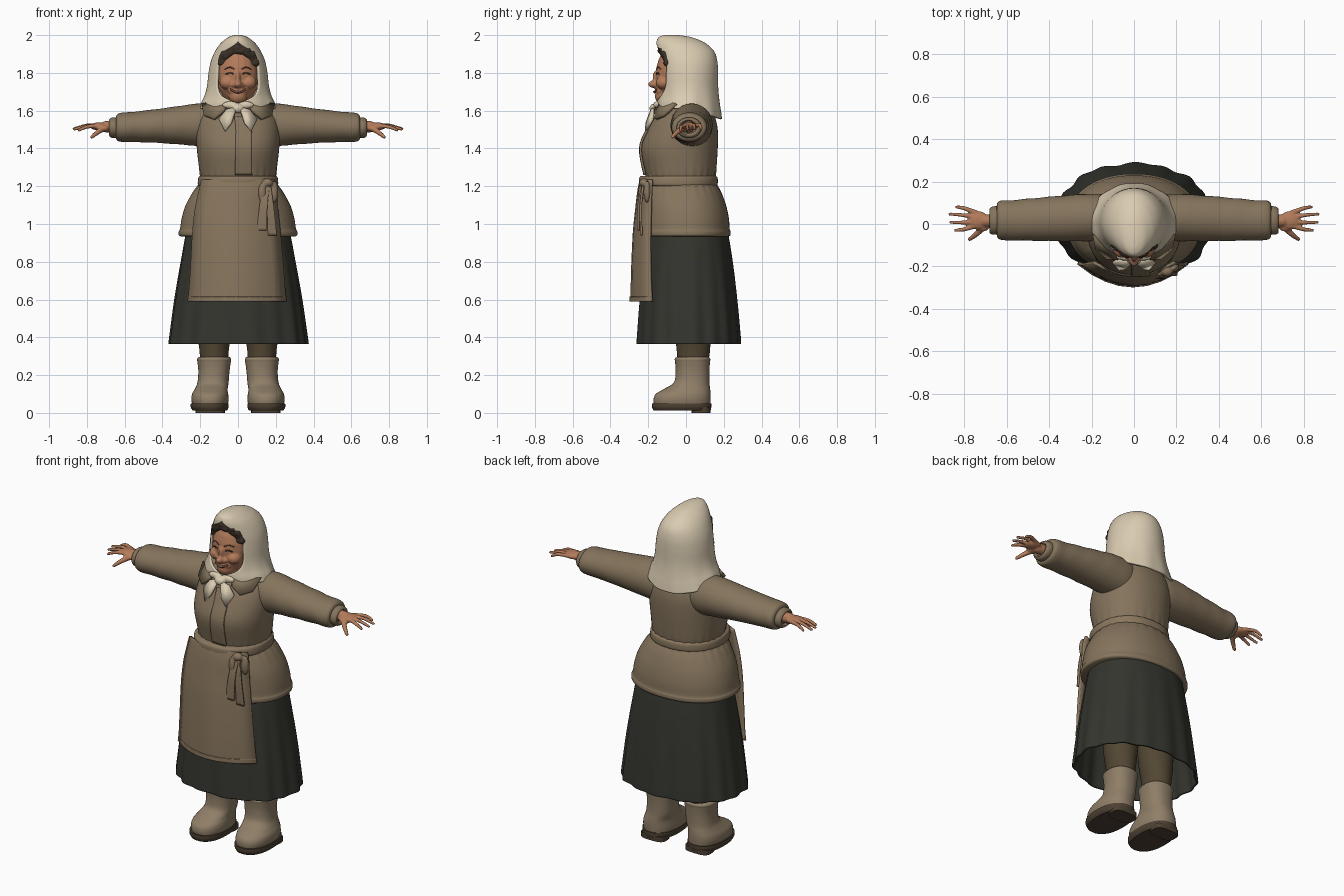
import bpy, bmesh, math, random
from mathutils import Matrix, Vector

if "Cube" in bpy.data.objects:
    bpy.data.objects.remove(bpy.data.objects["Cube"])
random.seed(4)


def material(name, r, g, b):
    m = bpy.data.materials.new(name)
    m.use_nodes = True
    m.diffuse_color = (r, g, b, 1)
    node = m.node_tree.nodes["Principled BSDF"]
    node.inputs["Base Color"].default_value = (r, g, b, 1)
    node.inputs["Roughness"].default_value = 0.9
    return m


COAT = material("coat brown", .235, .175, .108)
APRON = material("apron brown", .25, .182, .112)
SCARF = material("cream cloth", .70, .60, .44)
SKIN = material("skin", .45, .2, .105)
HAIR = material("dark hair", .045, .032, .022)
SKIRT = material("charcoal cloth", .035, .035, .028)
BOOT = material("felt boot", .275, .21, .137)
SOLE = material("dark sole", .075, .052, .032)
TROUSER = material("trouser brown", .085, .062, .033)
LIPS = material("lip red", .2, .06, .04)


def finish(name, bm, mat, solid=0, voxel=0, mirror=False):
    """Turn a bmesh into a smooth object with its modifiers."""
    bmesh.ops.remove_doubles(bm, verts=bm.verts, dist=.0002)
    bmesh.ops.recalc_face_normals(bm, faces=bm.faces)
    for f in bm.faces:
        f.smooth = True
    for e in bm.edges:
        e.smooth = not (len(e.link_faces) == 2 and e.calc_face_angle(0) > .8)
    me = bpy.data.meshes.new(name)
    bm.to_mesh(me)
    bm.free()
    me.materials.append(mat)
    ob = bpy.data.objects.new(name, me)
    bpy.context.collection.objects.link(ob)
    if solid:
        m = ob.modifiers.new("thickness", "SOLIDIFY")
        m.thickness, m.offset = solid, 0
    if voxel:
        m = ob.modifiers.new("fuse", "REMESH")
        m.mode, m.voxel_size, m.use_smooth_shade = "VOXEL", voxel, True
        m = ob.modifiers.new("soften", "SMOOTH")
        m.iterations = 3
    if mirror:
        ob.modifiers.new("mirror", "MIRROR").use_mirror_merge = False
    return ob


def spline(rows, steps):
    """Catmull-Rom interpolation of tuples."""
    out = []
    for i in range(len(rows) - 1):
        a, b, c, d = (rows[max(0, min(len(rows) - 1, i + k))] for k in (-1, 0, 1, 2))
        for s in range(steps):
            t = s / steps
            out.append([q + .5 * t * (r - p + t * (2*p - 5*q + 4*r - w + t * (3*(q - r) + w - p)))
                        for p, q, r, w in zip(a, b, c, d)])
    return out + [list(rows[-1])]


def grid(bm, rows, closed):
    vs = [[bm.verts.new(p) for p in r] for r in rows]
    n = len(rows[0])
    for r0, r1 in zip(vs, vs[1:]):
        for k in range(n if closed else n - 1):
            j = (k + 1) % n
            bm.faces.new((r0[k], r0[j], r1[j], r1[k]))
    return vs


def loft(name, rings, mat, axis="z", p=1., steps=4, seg=64, ripple=None, cap=True, **kw):
    """Rings are (height, low a, high a, low b, high b) along an axis."""
    bm, rows = bmesh.new(), []
    for t, a0, a1, b0, b1 in spline(rings, steps):
        row = []
        for k in range(seg):
            th = math.tau * k / seg
            c, s = math.cos(th), math.sin(th)
            g = 1 + (ripple(t, th) if ripple else 0)
            a = (a0 + a1) / 2 + g * (a1 - a0) / 2 * math.copysign(abs(c) ** p, c)
            b = (b0 + b1) / 2 + g * (b1 - b0) / 2 * math.copysign(abs(s) ** p, s)
            row.append((a, b, t) if axis == "z" else (t, a, b))
        rows.append(row)
    vs = grid(bm, rows, True)
    if cap:
        bm.faces.new(vs[0])
        bm.faces.new(vs[-1])
    return finish(name, bm, mat, **kw)


def ball(bm, pos, rad):
    rad = rad if isinstance(rad, tuple) else (rad,) * 3
    bmesh.ops.create_uvsphere(bm, u_segments=20, v_segments=12, radius=1,
                              matrix=Matrix.Translation(pos) @ Matrix.Diagonal((*rad, 1)))


def blob(name, balls, mat, chains=(), **kw):
    """Ellipsoids, and chains of balls (points, start radius, end radius)."""
    bm = bmesh.new()
    for pos, rad in balls:
        ball(bm, pos, rad)
    for pts, r0, r1 in chains:
        path = spline(pts, 7)
        for i, q in enumerate(path):
            ball(bm, q, r0 + (r1 - r0) * i / (len(path) - 1))
    return finish(name, bm, mat, **kw)


def ribbon(name, pts, w0, w1, mat, solid=.01, bulge=0):
    """Cloth strip hanging along a path, its width across x."""
    path, rows = spline(pts, 6), []
    for i, (x, y, z) in enumerate(path):
        w = w0 + (w1 - w0) * i / (len(path) - 1)
        rows.append([(x + w * u / 4, y + bulge * (w * u / 4) ** 2, z) for u in range(-4, 5)])
    bm = bmesh.new()
    grid(bm, rows, False)
    return finish(name, bm, mat, solid=solid)


def flap(name, pts, mat, solid):
    bm = bmesh.new()
    bm.faces.new([bm.verts.new(p) for p in pts])
    bmesh.ops.triangulate(bm, faces=bm.faces)
    return finish(name, bm, mat, solid=solid, mirror=True)


# Boots, soles, heels and legs
loft("boots", [(.035, .055, .24, -.168, .128), (.07, .05, .247, -.172, .13),
               (.1, .052, .243, -.16, .13), (.125, .055, .23, -.12, .128),
               (.16, .05, .215, -.065, .124), (.22, .045, .21, -.055, .124),
               (.27, .038, .215, -.058, .127), (.285, .036, .217, -.06, .129),
               (.296, .045, .208, -.05, .12)], BOOT, p=.88, mirror=True)
loft("soles", [(.012, .058, .24, -.172, .13), (.03, .05, .25, -.18, .134),
               (.05, .05, .25, -.18, .134)], SOLE, p=.85, mirror=True)
loft("heels", [(0, .07, .225, .03, .13), (.03, .07, .225, .03, .13)], SOLE, p=.6, mirror=True)
loft("legs", [(.27, .052, .2, -.045, .118), (.34, .048, .205, -.05, .128),
              (.45, .03, .22, -.06, .13), (.65, .01, .23, -.06, .13)], TROUSER, mirror=True)


# Pleated skirt
def pleats(z, th):
    fade = max(0, min(1, (1.0 - z) / .6))
    return fade * (.016 * math.sin(17 * th) + .012 * math.sin(9 * th + 1))


loft("skirt", [(.365, -.36, .36, -.253, .28), (.42, -.353, .353, -.25, .277),
               (.6, -.33, .33, -.238, .262), (.8, -.297, .297, -.218, .24),
               (.97, -.265, .265, -.19, .212), (1.05, -.23, .23, -.16, .18)],
     SKIRT, p=.92, seg=160, ripple=pleats, cap=False, solid=.012)


# Coat with gathered waist
def gathers(z, th):
    return .012 * math.sin(26 * th) * math.exp(-((z - 1.23) / .06) ** 2)


loft("coat_body", [(.935, -.305, .305, -.23, .228), (.942, -.314, .314, -.236, .236),
                   (.96, -.314, .314, -.236, .236), (.975, -.307, .307, -.233, .231),
                   (1.03, -.298, .298, -.232, .227), (1.1, -.277, .277, -.23, .212),
                   (1.17, -.238, .238, -.222, .186), (1.225, -.2, .2, -.208, .156),
                   (1.28, -.204, .204, -.218, .16), (1.4, -.218, .218, -.24, .168),
                   (1.5, -.22, .22, -.205, .168), (1.57, -.2, .2, -.165, .152),
                   (1.62, -.15, .15, -.12, .13), (1.66, -.08, .08, -.08, .08)],
     COAT, p=.92, seg=112, ripple=gathers)
loft("waist_belt", [(1.2, -.205, .205, -.235, .155), (1.21, -.213, .213, -.247, .167),
                    (1.245, -.21, .21, -.247, .167), (1.255, -.2, .2, -.235, .155)],
     APRON, p=.9, seg=96)
ribbon("coat_placket", [(.03, -.22, 1.26), (.03, -.243, 1.4), (.03, -.207, 1.5), (.02, -.17, 1.57)],
       .045, .04, COAT, solid=.012, bulge=1.2)
flap("collar", [(.19, -.05, 1.635), (.178, -.115, 1.575), (.125, -.16, 1.555),
                (.075, -.165, 1.6), (.05, -.14, 1.645)], COAT, .018)


# Sleeves and cuffs
def folds(x, th):
    return .014 * math.sin(52 * x + 2 * math.sin(th)) * math.sin(th + 1)


loft("sleeves", [(.08, -.06, .13, 1.4, 1.63), (.2, -.08, .142, 1.412, 1.638),
                 (.4, -.08, .128, 1.428, 1.612), (.55, -.077, .114, 1.434, 1.594),
                 (.62, -.076, .11, 1.436, 1.588), (.643, -.066, .1, 1.446, 1.576),
                 (.648, -.04, .075, 1.47, 1.55)], COAT, axis="x", steps=6, ripple=folds, mirror=True)
loft("cuffs", [(.63, -.045, .08, 1.46, 1.56), (.65, -.05, .084, 1.455, 1.565),
               (.672, -.048, .08, 1.457, 1.562), (.682, -.036, .066, 1.47, 1.55),
               (.668, -.028, .056, 1.48, 1.54)], COAT, axis="x", mirror=True)

# Hands
fingers = [(.068, .843, .08, .0), (.035, .876, .047, 0), (.006, .872, .008, -.003), (-.02, .85, -.03, -.008)]
chains = [([(.745, y * .7 + .006, 1.52), (.8, (y + ty) / 2, 1.522 + dz), (tx - .008, ty, 1.505 + dz)], .0125, .008)
          for y, tx, ty, dz in fingers]
chains.append(([(.705, -.005, 1.51), (.74, -.045, 1.488), (.775, -.072, 1.46)], .018, .009))
chains.append(([(.65, .015, 1.515), (.7, .015, 1.515)], .032, .03))
blob("hands", [((.735, .017, 1.517), (.05, .044, .021)), ((.715, -.012, 1.507), (.034, .024, .018))],
     SKIN, chains, voxel=.005, mirror=True)

# Apron and tied bow
ribbon("apron", [(-.005, -.287, .59), (-.005, -.284, .75), (-.008, -.275, .95),
                 (-.008, -.262, 1.08), (0, -.25, 1.18), (0, -.238, 1.235)],
       .258, .19, APRON, solid=.014, bulge=1.6)
ribbon("apron_hem", [(-.005, -.294, .59), (-.005, -.293, .615)], .26, .257, APRON, solid=.01, bulge=1.6)
blob("bow", [((.155, -.222, 1.218), (.03, .026, .024)), ((.128, -.235, 1.165), (.022, .018, .052)),
             ((.19, -.205, 1.17), (.024, .02, .058))], APRON, voxel=.006)
ribbon("bow_tail_inner", [(.15, -.23, 1.2), (.135, -.25, 1.1), (.125, -.252, .965)], .016, .026, APRON, .012)
ribbon("bow_tail_outer", [(.16, -.228, 1.2), (.172, -.24, 1.08), (.182, -.235, .94)], .014, .024, APRON, .012)

# Head and face
chin_side = [((s * .056, -.118, 1.748), (.042, .042, .036)) for s in (-1, 1)]
nostrils = [((s * .018, -.16, 1.736), .015) for s in (-1, 1)]
blob("head", [((0, -.045, 1.79), (.112, .115, .165)), ((0, -.118, 1.677), (.05, .047, .045)),
              ((0, -.135, 1.705), (.052, .03, .03)), ((0, -.17, 1.74), (.021, .03, .02)),
              ((0, -.152, 1.775), (.014, .026, .04)), ((0, -.03, 1.64), (.08, .08, .06)),
              *chin_side, *nostrils], SKIN, voxel=.006)
blob("eyes", [], HAIR, [([(.026, -.156, 1.795), (.043, -.153, 1.8), (.062, -.143, 1.794)], .0045, .0045)],
     voxel=.003, mirror=True)
blob("eyebrows", [], LIPS, [([(.02, -.156, 1.82), (.045, -.148, 1.83), (.068, -.134, 1.82)], .004, .004)],
     voxel=.003, mirror=True)
blob("mouth", [], LIPS, [([(-.038, -.157, 1.712), (-.018, -.165, 1.7), (0, -.167, 1.697),
                           (.018, -.165, 1.7), (.038, -.157, 1.712)], .006, .006)], voxel=.003)
blob("teeth", [((0, -.17, 1.701), (.014, .005, .004))], SCARF)

# Curled fringe of hair
curls = []
for i in range(34):
    a = math.radians(-85 + 170 * (i // 2) / 16)
    r = .09 if i % 2 else .072
    curls.append(((r * 1.06 * math.sin(a), -.132 + .032 * math.sin(a) ** 2,
                   1.845 + r * math.cos(a)), random.uniform(.013, .02)))
blob("hair", curls, HAIR, voxel=.005)

# Headscarf: a draped sheet, open round the face by an angle given per row
scarf_rows = [(1.61, .203, -.15, .187, 0), (1.64, .19, -.152, .181, 4), (1.68, .171, -.147, .172, 30),
              (1.73, .158, -.144, .165, 42), (1.8, .15, -.144, .164, 44), (1.86, .138, -.146, .16, 46),
              (1.91, .117, -.15, .145, 38), (1.945, .094, -.152, .11, 13), (1.965, .074, -.15, .075, 0),
              (1.985, .046, -.14, .02, 0), (1.995, .014, -.11, -.05, 0)]
rows = []
for z, rx, y0, y1, gap in spline(scarf_rows, 4):
    row, low = [], max(0, min(1, (1.75 - z) / .14))
    gap = max(0, gap)
    for k in range(65):
        th = math.radians(gap - 90 + (360 - 2 * gap) * k / 64)
        g = 1 + .012 * low * math.sin(11 * th)
        row.append((g * rx * math.cos(th), (y0 + y1) / 2 + g * (y1 - y0) / 2 * math.sin(th),
                    z - .055 * low * max(0, math.sin(th))))
    rows.append(row)
bm = bmesh.new()
top = grid(bm, rows, False)[-1]
bm.faces.new(top[:-1])
finish("headscarf", bm, SCARF, solid=.012)
blob("scarf_knot", [((0, -.168, 1.612), (.034, .026, .026)), ((.04, -.155, 1.63), (.045, .018, .02)),
                    ((-.04, -.155, 1.63), (.045, .018, .02))], SCARF, voxel=.006)
flap("scarf_tails", [(.006, -.175, 1.62), (.06, -.172, 1.605), (.1, -.178, 1.555),
                     (.068, -.212, 1.49), (.035, -.208, 1.535)], SCARF, .014)
